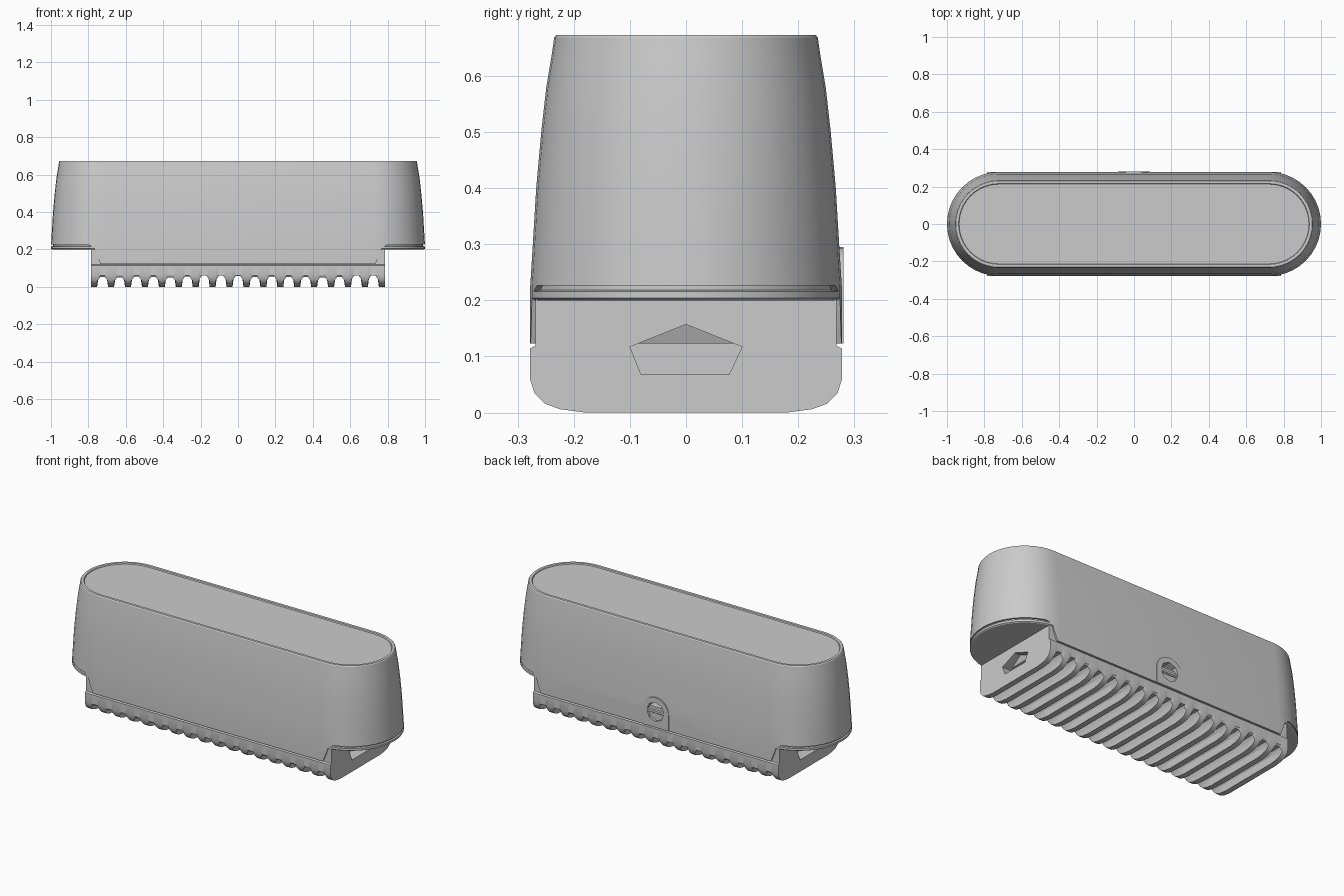
import bpy, bmesh, math, random

cube = bpy.data.objects.get("Cube")
if cube:
    bpy.data.objects.remove(cube, do_unlink=True)
random.seed(4)

grey = bpy.data.materials.new("plain grey")
grey.use_nodes = True
col = (0.6, 0.6, 0.6, 1)
grey.diffuse_color = col
grey.node_tree.nodes["Principled BSDF"].inputs["Base Color"].default_value = col


def loft(name, rings):
    """Skin a list of equal-length rings and cap both ends."""
    bm = bmesh.new()
    loops = [[bm.verts.new(p) for p in ring] for ring in rings]
    n = len(loops[0])
    for a, b in zip(loops, loops[1:]):
        for i in range(n):
            j = (i + 1) % n
            bm.faces.new((a[i], a[j], b[j], b[i]))
    bm.faces.new(loops[0][::-1])
    bm.faces.new(loops[-1])
    bmesh.ops.recalc_face_normals(bm, faces=bm.faces)
    me = bpy.data.meshes.new(name)
    bm.to_mesh(me)
    bm.free()
    me.materials.append(grey)
    ob = bpy.data.objects.new(name, me)
    bpy.context.collection.objects.link(ob)
    return ob


def prism_x(name, pts, x0, x1):
    return loft(name, [[(x, y, z) for y, z in pts] for x in (x0, x1)])


def prism_y(name, pts, y0, y1):
    return loft(name, [[(x, y, z) for x, z in pts] for y in (y0, y1)])


def activate(ob):
    bpy.ops.object.select_all(action='DESELECT')
    ob.select_set(True)
    bpy.context.view_layer.objects.active = ob


def cut(ob, cutters):
    activate(ob)
    for c in cutters:
        m = ob.modifiers.new("cut", 'BOOLEAN')
        m.operation, m.solver, m.object = 'DIFFERENCE', 'EXACT', c
        bpy.ops.object.modifier_apply(modifier=m.name)
        bpy.data.objects.remove(c, do_unlink=True)


def stadium(r, z, half=0.722, seg=20):
    """Long oval outline: two half circles of radius r."""
    pts = []
    for side in (1, -1):
        for k in range(seg + 1):
            a = side * math.pi / 2 - math.pi / 2 - side * math.pi / 2 + math.pi * k / seg
            a = -math.pi / 2 + math.pi * k / seg + (0 if side == 1 else math.pi)
            pts.append((side * half + r * math.cos(a), r * math.sin(a), z))
    return pts


def circle(cx, cz, r, n):
    return [(cx + r * math.cos(2 * math.pi * k / n), cz + r * math.sin(2 * math.pi * k / n))
            for k in range(n)]


# Outer shell: tapering oval with a fine rim round the lid
profile = [(0.278, 0.123), (0.278, 0.22), (0.273, 0.3), (0.267, 0.4), (0.258, 0.5),
           (0.249, 0.58), (0.239, 0.64), (0.235, 0.668), (0.231, 0.673),
           (0.216, 0.673), (0.213, 0.667)]
shell = loft("outer_shell", [stadium(r, z) for r, z in profile])

# Stepped notches under both ends of the shell
for s in (1, -1):
    notch = [(0.725, 0.0), (0.735, 0.123), (0.755, 0.17), (0.768, 0.21), (0.80, 0.226),
             (1.2, 0.226), (1.2, 0.0)]
    cut(shell, [prism_y("notch_cutter", [(s * x, z) for x, z in notch], -0.5, 0.5)])

# Socket on the back: flush arched plate with a hole
arch = [(0.085, 0.123)] + [(0.085 * math.cos(math.pi * k / 12),
                            0.21 + 0.085 * math.sin(math.pi * k / 12)) for k in range(13)]
arch.append((-0.085, 0.123))
socket = prism_y("back_socket", arch, 0.25, 0.2805)
for part in (shell, socket):
    cut(part, [prism_y("hole_cutter", circle(0, 0.212, 0.055, 8), 0.18, 0.4)])

# Thin oval rim plate under the shell
rim = loft("rim_plate", [stadium(0.272, 0.2), stadium(0.278, 0.204), stadium(0.278, 0.216),
                         stadium(0.268, 0.218), stadium(0.268, 0.235)])

# Ribbed base: cross-section swept along x, its underside lifted in each groove
half_section = [(0.268, 0.21), (0.268, 0.119), (0.278, 0.114), (0.278, 0.06), (0.27, 0.034),
                (0.252, 0.016), (0.225, 0.006), (0.18, 0.0)]
section = half_section + [(-y, z) for y, z in reversed(half_section)]
RIBS, END, HALF_RIB = 18, 0.785, 0.016
pitch = 2 * (END - HALF_RIB) / (RIBS - 1)
stations = []
for i in range(RIBS):
    x = -END + HALF_RIB + i * pitch
    stations += [(x - HALF_RIB, 0.0), (x + HALF_RIB, 0.0)]
    if i < RIBS - 1:
        depth = random.uniform(0.05, 0.062)
        m = x + pitch / 2
        stations += [(m - 0.024, depth * 0.7), (m - 0.012, depth),
                     (m + 0.012, depth), (m + 0.024, depth * 0.7)]
base = loft("ribbed_base", [[(x, y, max(z, lift)) for y, z in section] for x, lift in stations])

# Five-sided pockets in both ends of the base
pocket = [(0, 0.157), (0.1, 0.117), (0.077, 0.068), (-0.08, 0.068), (-0.1, 0.117)]
cut(base, [prism_x("pocket_cutter", pocket, s * 0.71, s * 0.9) for s in (1, -1)])

for ob in (shell, socket, rim, base):
    activate(ob)
    bpy.ops.object.shade_smooth_by_angle(angle=math.radians(28))
